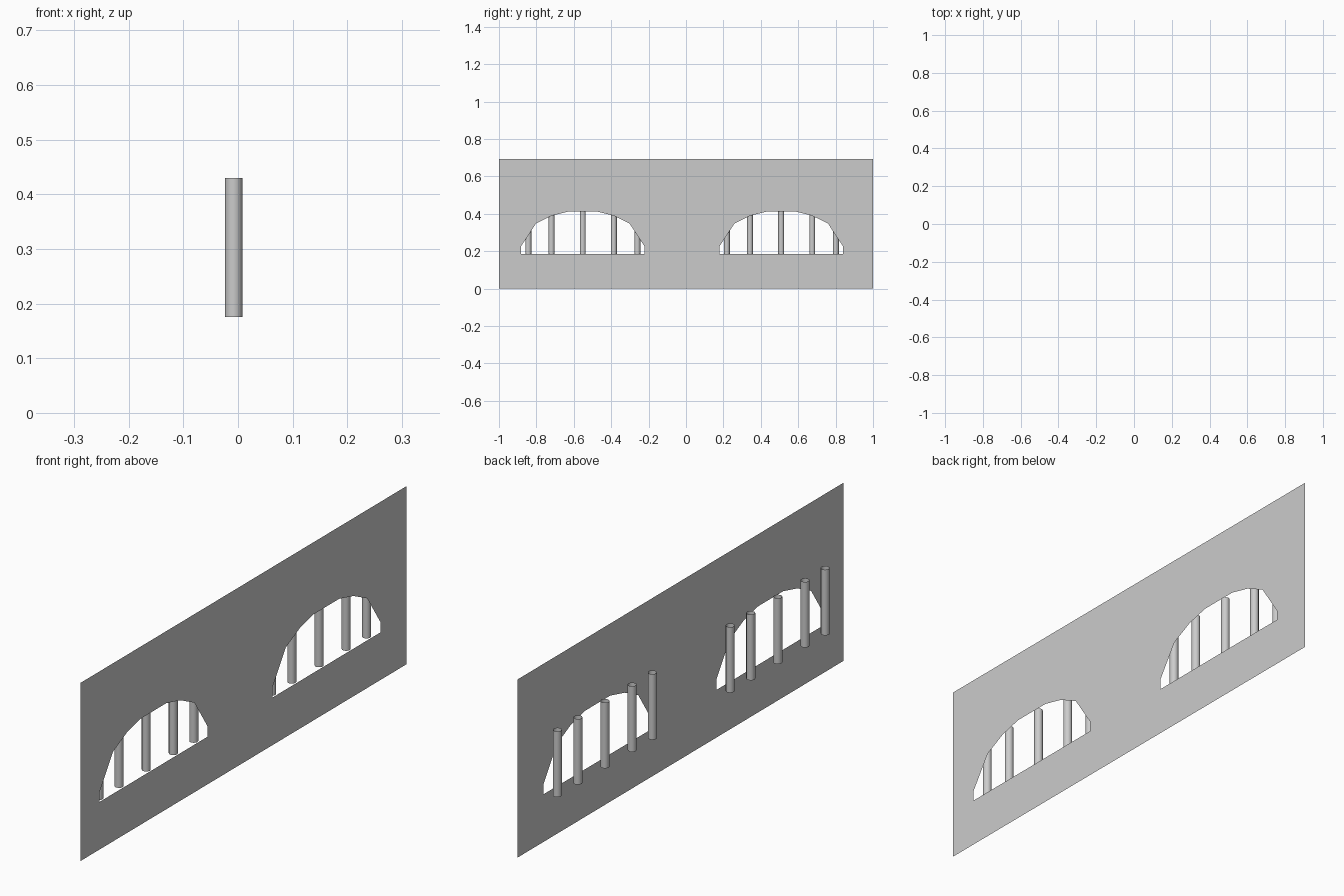
import bpy, bmesh, math
from mathutils import Matrix, Vector

if "Cube" in bpy.data.objects:
    bpy.data.objects.remove(bpy.data.objects["Cube"])

PANEL_X = 0.024
BAR_X, BAR_R, BAR_Z0, BAR_Z1 = -0.008, 0.016, 0.175, 0.43
WINDOW_CENTRES = {"left": -0.552, "right": 0.509}
# right half of the arched opening: (offset from centre, z)
ARCH = [(0.331, 0.185), (0.331, 0.225), (0.25, 0.348), (0.165, 0.39), (0.078, 0.412)]


def finish(bm, name):
    me = bpy.data.meshes.new(name)
    bm.to_mesh(me)
    bm.free()
    ob = bpy.data.objects.new(name, me)
    bpy.context.collection.objects.link(ob)
    return ob


def add_loop(bm, pts):
    vs = [bm.verts.new((PANEL_X, y, z)) for y, z in pts]
    return [bm.edges.new((vs[i], vs[(i + 1) % len(vs)])) for i in range(len(vs))]


# thin wall sheet with two arched openings
bm = bmesh.new()
edges = add_loop(bm, [(-1, 0), (1, 0), (1, 0.692), (-1, 0.692)])
outline = ARCH + [(-y, z) for y, z in reversed(ARCH)]
for c in WINDOW_CENTRES.values():
    edges += add_loop(bm, [(c + y, z) for y, z in outline])
bmesh.ops.triangle_fill(bm, use_beauty=True, use_dissolve=False,
                        edges=edges, normal=Vector((1, 0, 0)))
for f in bm.faces:
    f.normal_update()
    if f.normal.x < 0:
        f.normal_flip()
finish(bm, "wall_panel")

# open-ended tubular bars behind each opening
for side, c in WINDOW_CENTRES.items():
    for i, off in enumerate((-0.291, -0.167, 0, 0.166, 0.292)):
        bm = bmesh.new()
        bmesh.ops.create_cone(bm, cap_ends=False, segments=12, radius1=BAR_R,
                              radius2=BAR_R, depth=BAR_Z1 - BAR_Z0,
                              matrix=Matrix.Translation((BAR_X, c + off, (BAR_Z0 + BAR_Z1) / 2)))
        for f in bm.faces:
            f.smooth = True
        finish(bm, f"{side}_window_bar_{i + 1}")
